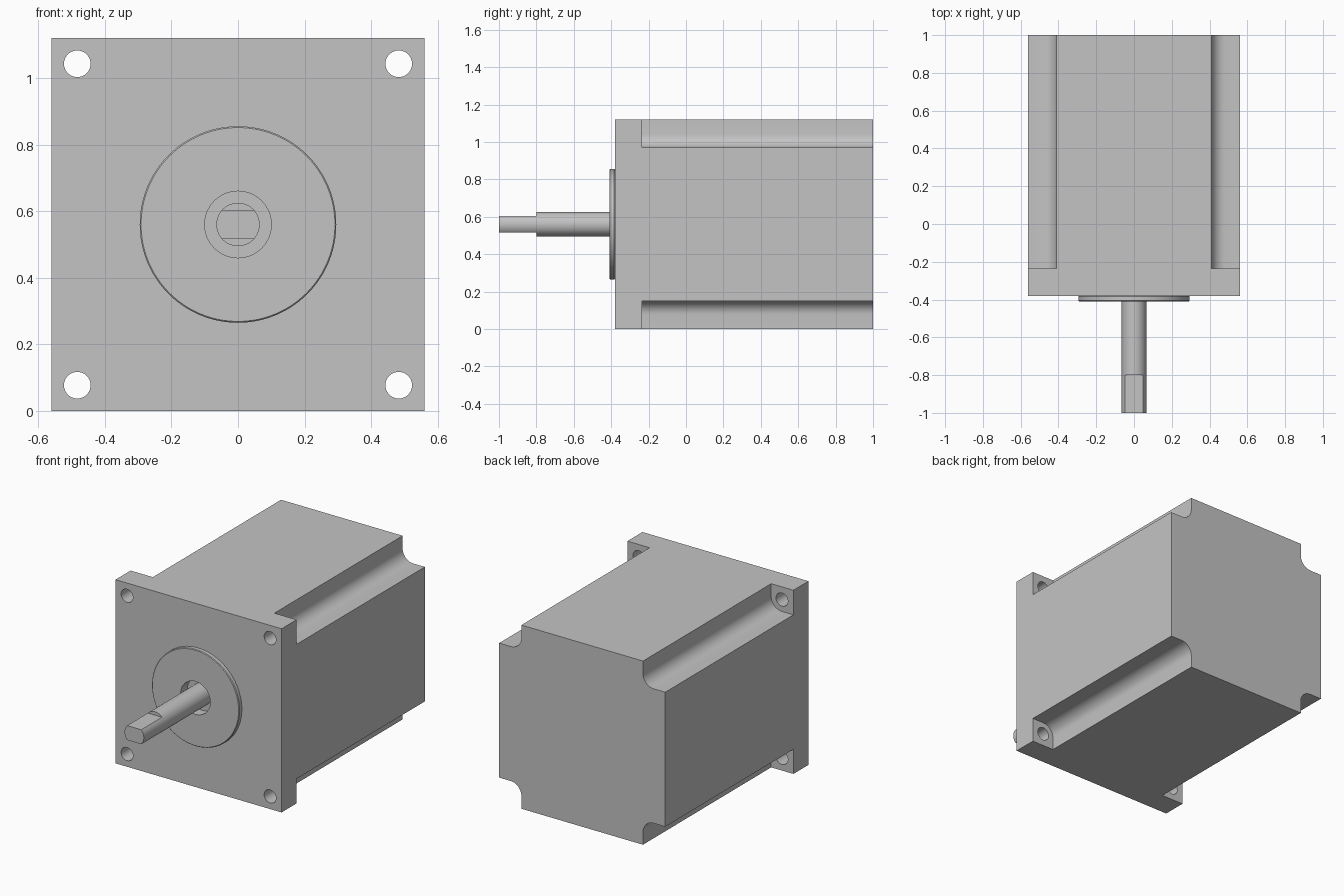
import bpy
import bmesh
from math import asin, pi, cos, sin, radians

cube = bpy.data.objects.get("Cube")
if cube:
    bpy.data.objects.remove(cube, do_unlink=True)

HALF = 0.56            # half width of the square housing, also its axis height
FRONT, STEP, BACK = -0.38, -0.235, 1.0
HOLE = 0.4825          # bolt hole offset from the axis
NOTCH = 0.41           # inner edge of the corner grooves
SHAFT, FLAT = 0.065, 0.044

grey = bpy.data.materials.new("machine grey")
grey.use_nodes = True
grey.diffuse_color = (0.55, 0.55, 0.55, 1)
grey.node_tree.nodes["Principled BSDF"].inputs["Base Color"].default_value = grey.diffuse_color


def arc(radius, start, end, steps, cx=0, cz=0):
    """Points along an arc in the xz plane, both ends included."""
    angles = [start + (end - start) * i / steps for i in range(steps + 1)]
    return [(cx + radius * cos(a), cz + radius * sin(a)) for a in angles]


def circle(radius, steps=64, cx=0, cz=0):
    return arc(radius, 0, 2 * pi, steps, cx, cz)[:-1]


def prism(name, profile, y0, y1):
    """Extrude an xz profile, centred on the motor axis, from y0 to y1."""
    bm = bmesh.new()
    face = bm.faces.new([bm.verts.new((x, y0, z + HALF)) for x, z in profile])
    grown = bmesh.ops.extrude_face_region(bm, geom=[face])["geom"]
    moved = [v for v in grown if isinstance(v, bmesh.types.BMVert)]
    bmesh.ops.translate(bm, verts=moved, vec=(0, y1 - y0, 0))
    bmesh.ops.recalc_face_normals(bm, faces=bm.faces)
    mesh = bpy.data.meshes.new(name)
    bm.to_mesh(mesh)
    bm.free()
    mesh.materials.append(grey)
    obj = bpy.data.objects.new(name, mesh)
    bpy.context.collection.objects.link(obj)
    return obj


def select(obj):
    bpy.ops.object.select_all(action="DESELECT")
    obj.select_set(True)
    bpy.context.view_layer.objects.active = obj


def cut(obj, cutters):
    for cutter in cutters:
        mod = obj.modifiers.new("cut", "BOOLEAN")
        mod.operation, mod.solver, mod.object = "DIFFERENCE", "EXACT", cutter
        select(obj)
        bpy.ops.object.modifier_apply(modifier=mod.name)


# Housing: square section with a filleted groove along each corner
fillet = HOLE - NOTCH
corner = ([(HALF, NOTCH)] + arc(fillet, 1.5 * pi, pi, 10, HOLE, HOLE)
          + [(NOTCH, HALF)])
section = []
for turn in range(4):
    for x, z in corner:
        for _ in range(turn):
            x, z = -z, x
        section.append((x, z))
housing = prism("housing", section, STEP, BACK)

# Mounting flange
square = [(-HALF, -HALF), (HALF, -HALF), (HALF, HALF), (-HALF, HALF)]
flange = prism("mounting_flange", square, FRONT, STEP)

# Pilot boss with a slightly broken front edge
boss = prism("pilot_boss", circle(0.295, 96), -0.41, FRONT)
bevel = boss.modifiers.new("edge", "BEVEL")
bevel.width, bevel.segments = 0.004, 1
bevel.limit_method, bevel.angle_limit = "ANGLE", radians(60)
select(boss)
bpy.ops.object.modifier_apply(modifier=bevel.name)

# Bolt holes and the recess around the shaft
bolts = [prism("bolt_cutter", circle(0.04, 40, sx * HOLE, sz * HOLE), FRONT - 0.1, STEP + 0.1)
         for sx in (-1, 1) for sz in (-1, 1)]
recess = prism("recess_cutter", circle(0.1), -0.5, -0.345)
cut(flange, bolts + [recess])
cut(boss, [recess])
for cutter in bolts + [recess]:
    bpy.data.objects.remove(cutter, do_unlink=True)

# Shaft, and its tip with a flat above and below
shaft = prism("shaft", circle(SHAFT), -0.8, -0.34)
a = asin(FLAT / SHAFT)
tip_section = arc(SHAFT, -a, a, 16) + arc(SHAFT, pi - a, pi + a, 16)
tip = prism("shaft_tip", tip_section, -1, -0.8)

for part in (housing, flange, boss, shaft, tip):
    select(part)
    bpy.ops.object.shade_smooth_by_angle(angle=radians(30))
